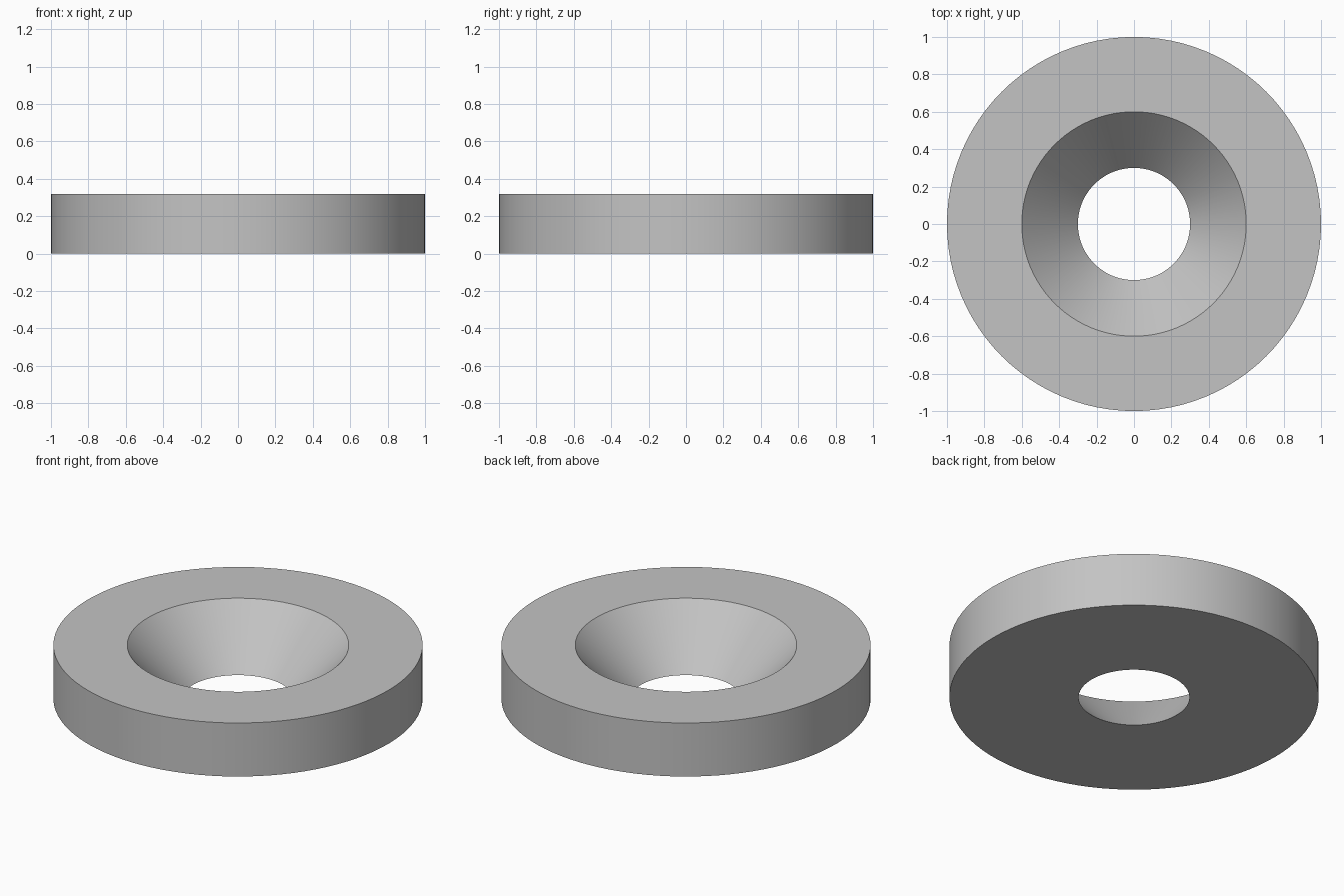
import bpy
import bmesh
import math

# Remove the default cube
cube = bpy.data.objects.get("Cube")
if cube:
    bpy.data.objects.remove(cube, do_unlink=True)

OUTER_RADIUS = 1.0
RIM_RADIUS = 0.6
HOLE_RADIUS = 0.3
HEIGHT = 0.32
SEGMENTS = 96

# Plain grey material
grey = bpy.data.materials.new("light_grey")
grey.use_nodes = True
colour = (0.55, 0.55, 0.55, 1.0)
grey.diffuse_color = colour
grey.node_tree.nodes["Principled BSDF"].inputs["Base Color"].default_value = colour

# Countersunk ring: a closed cross-section spun around z
profile = [(HOLE_RADIUS, 0), (OUTER_RADIUS, 0), (OUTER_RADIUS, HEIGHT), (RIM_RADIUS, HEIGHT)]
bm = bmesh.new()
verts = [bm.verts.new((r, 0, z)) for r, z in profile]
edges = [bm.edges.new((verts[i], verts[i - 1])) for i in range(len(verts))]
bmesh.ops.spin(bm, geom=verts + edges, cent=(0, 0, 0), axis=(0, 0, 1),
               angle=math.tau, steps=SEGMENTS)
bmesh.ops.remove_doubles(bm, verts=bm.verts, dist=0.0001)
bmesh.ops.recalc_face_normals(bm, faces=bm.faces)

mesh = bpy.data.meshes.new("countersunk_ring")
bm.to_mesh(mesh)
bm.free()
mesh.materials.append(grey)
ring = bpy.data.objects.new("countersunk_ring", mesh)
bpy.context.collection.objects.link(ring)

# Smooth walls with crisp rims
bpy.ops.object.select_all(action="DESELECT")
ring.select_set(True)
bpy.context.view_layer.objects.active = ring
bpy.ops.object.shade_smooth_by_angle(angle=math.radians(30))
